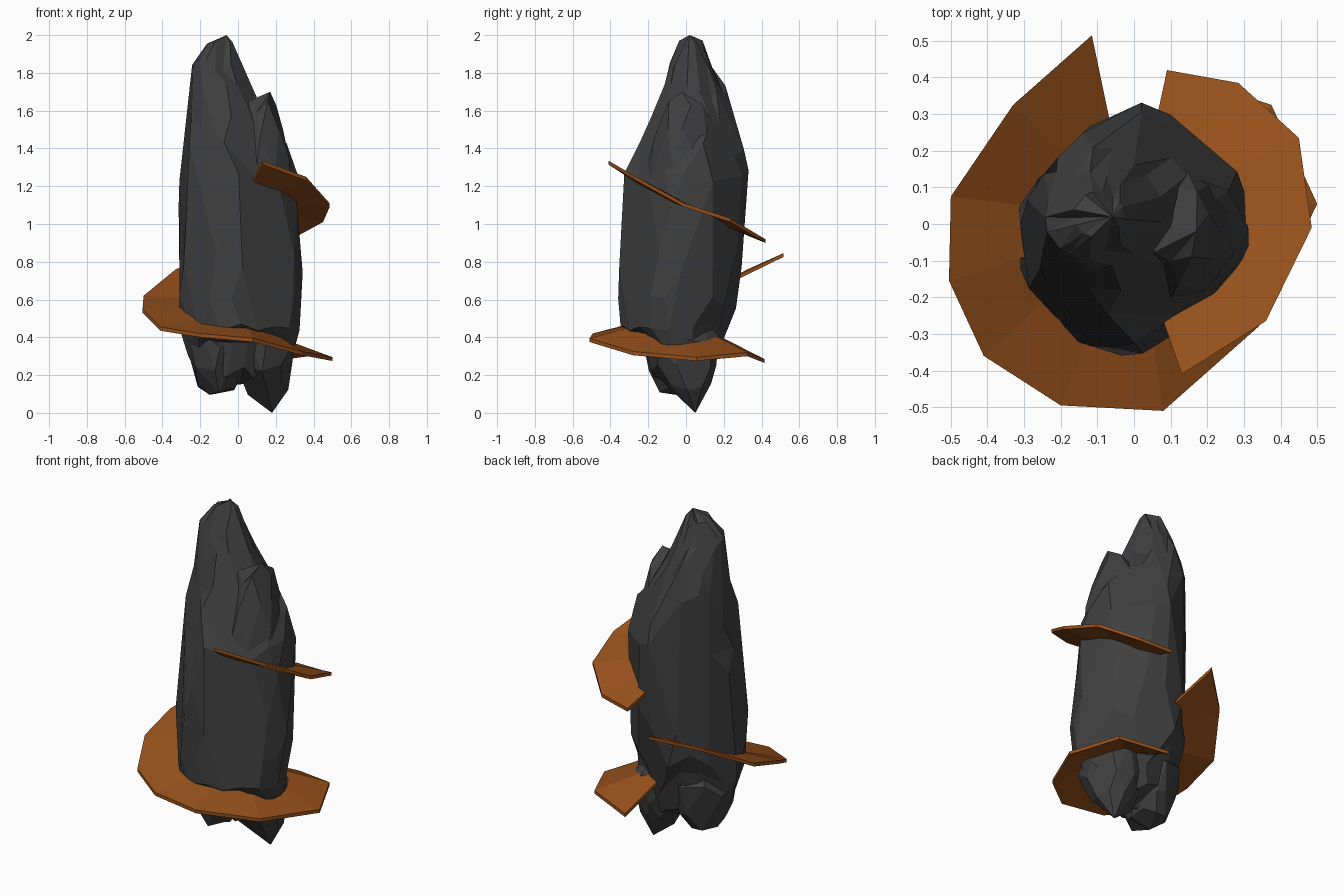
import bpy, bmesh, math, random
from mathutils import Vector

if "Cube" in bpy.data.objects:
    bpy.data.objects.remove(bpy.data.objects["Cube"])

random.seed(11)


def material(name, rgb):
    m = bpy.data.materials.new(name)
    m.diffuse_color = (*rgb, 1)
    m.use_nodes = True
    m.node_tree.nodes["Principled BSDF"].inputs["Base Color"].default_value = m.diffuse_color
    return m


ROCK = material("dark_stone", (0.05, 0.05, 0.052))
RUST = material("orange_fungus", (0.30, 0.08, 0.011))
# Hollows down the sides of the column: (direction in degrees, width, depth)
DENTS = [(-62, 17, .19), (52, 22, .09), (140, 22, .07), (-30, 15, .05)]


def finish(bm, name, mat):
    bmesh.ops.recalc_face_normals(bm, faces=bm.faces)
    me = bpy.data.meshes.new(name)
    bm.to_mesh(me)
    bm.free()
    ob = bpy.data.objects.new(name, me)
    bpy.context.collection.objects.link(ob)
    me.materials.append(mat)
    return ob


def shard(name, low, rings, high, sides, jitter=0.03, dents=()):
    """Faceted stone: rings of (z, x0, x1, y0, y1) between two end points."""
    bm = bmesh.new()
    loops = []
    for k, (z, x0, x1, y0, y1) in enumerate(rings):
        cx, cy, rx, ry = (x0 + x1) / 2, (y0 + y1) / 2, (x1 - x0) / 2, (y1 - y0) / 2
        gap = min(abs(z - rings[j][0]) for j in (k - 1, k + 1) if 0 <= j < len(rings))
        loop = []
        for i in range(sides):
            a = 2 * math.pi * (i + 0.5 * (k % 2) + random.uniform(-.25, .25)) / sides
            f = 1.02 + random.uniform(-jitter, jitter)
            for at, wide, deep in dents:
                off = (math.degrees(a) - at + 180) % 360 - 180
                f -= deep * math.exp(-(off / wide) ** 2)
            loop.append(bm.verts.new((cx + rx * f * math.cos(a), cy + ry * f * math.sin(a),
                                      z + random.uniform(-.35, .35) * gap)))
        loops.append(loop)
    for k in range(len(loops) - 1):
        a, b = loops[k], loops[k + 1]
        for i in range(sides):
            j = (i + 1) % sides
            if k % 2 == 0:
                bm.faces.new((a[i], a[j], b[i]))
                bm.faces.new((a[j], b[j], b[i]))
            else:
                bm.faces.new((a[i], b[j], b[i]))
                bm.faces.new((a[i], a[j], b[j]))
    for loop, tip in ((loops[0], low), (loops[-1], high)):
        t = bm.verts.new(tip)
        for i in range(sides):
            bm.faces.new((loop[i], loop[(i + 1) % sides], t))
    return finish(bm, name, ROCK)


# Main stone column with the tall left peak
column = shard("stone_column", (0.01, 0.0, 0.15), [
    (0.21, -.20, .22, -.18, .14),
    (0.34, -.26, .29, -.235, .17),
    (0.46, -.295, .32, -.34, .20),
    (0.60, -.31, .335, -.35, .26),
    (0.80, -.31, .33, -.345, .30),
    (1.03, -.31, .315, -.335, .315),
    (1.23, -.30, .305, -.32, .32),
    (1.39, -.29, .26, -.24, .30),
    (1.54, -.27, .17, -.185, .265),
    (1.70, -.25, .07, -.13, .21),
    (1.84, -.24, .01, -.095, .14),
    (1.94, -.165, -.03, -.035, .09),
], (-0.06, 0.02, 2.0), 16, dents=DENTS)

# Lower right peak beside the main one, and the two root points
parts = [
    shard("right_peak", (.10, 0, .9), [
        (1.10, -.05, .29, -.20, .20),
        (1.30, -.04, .28, -.20, .20),
        (1.47, -.01, .24, -.16, .16),
        (1.61, .03, .205, -.10, .11),
    ], (.17, -.02, 1.70), 9),
    shard("right_root", (.18, .05, 0), [
        (0.13, .05, .265, -.11, .13),
        (0.23, .0, .285, -.18, .16),
        (0.38, -.02, .30, -.22, .18),
    ], (.12, 0, .6), 9),
    shard("left_root", (-.15, -.05, .095), [
        (0.14, -.215, -.02, -.14, .08),
        (0.24, -.245, .04, -.19, .14),
        (0.39, -.275, .05, -.22, .17),
    ], (-.12, 0, .6), 9),
]
bpy.context.view_layer.objects.active = column
for p in parts:
    mod = column.modifiers.new("merge", 'BOOLEAN')
    mod.operation, mod.solver, mod.object = 'UNION', 'EXACT', p
    bpy.ops.object.modifier_apply(modifier=mod.name)
    bpy.data.objects.remove(p)

# Merge nearly flat triangles into irregular facets
bm = bmesh.new()
bm.from_mesh(column.data)
bmesh.ops.dissolve_limit(bm, angle_limit=math.radians(12), verts=bm.verts, edges=bm.edges)
bm.to_mesh(column.data)
bm.free()


def shelf(name, pairs, thick=0.02, embed=0.4):
    """Thin curved ledge from (outer, inner) points, its inner edge sunk into the stone."""
    bm = bmesh.new()
    rows = []
    for o, i in pairs:
        o, i = Vector(o), Vector(i)
        i += (i - o) * embed
        d = Vector((0, 0, thick))
        rows.append([bm.verts.new(v) for v in (o, i, i - d, o - d)])
    for a, b in zip(rows, rows[1:]):
        for k in range(4):
            n = (k + 1) % 4
            bm.faces.new((a[k], a[n], b[n], b[k]))
    bm.faces.new(rows[0])
    bm.faces.new(rows[-1])
    return finish(bm, name, RUST)


# Lower ledge wraps around the left, front and right
shelf("lower_ledge", [
    ((-.115, .515, .845), (-.07, .30, .74)),
    ((-.33, .325, .76), (-.20, .20, .69)),
    ((-.50, .075, .62), (-.30, .05, .61)),
    ((-.505, -.155, .55), (-.30, -.09, .56)),
    ((-.41, -.36, .455), (-.24, -.21, .51)),
    ((-.20, -.495, .42), (-.12, -.30, .465)),
    ((.08, -.51, .395), (.05, -.31, .45)),
    ((.34, -.28, .325), (.21, -.17, .41)),
    ((.50, .055, .295), (.27, .03, .38)),
    ((.375, .325, .32), (.20, .16, .40)),
    ((.11, .415, .285), (.06, .19, .40)),
])

# Upper ledge hugs the right side, falling toward the back
shelf("upper_ledge", [
    ((.13, -.41, 1.335), (.07, -.235, 1.22)),
    ((.36, -.265, 1.25), (.20, -.16, 1.18)),
    ((.485, -.01, 1.11), (.28, 0, 1.11)),
    ((.45, .235, 1.03), (.25, .14, 1.06)),
    ((.285, .385, .94), (.17, .23, 1.0)),
    ((.09, .42, .92), (.06, .28, .98)),
])
